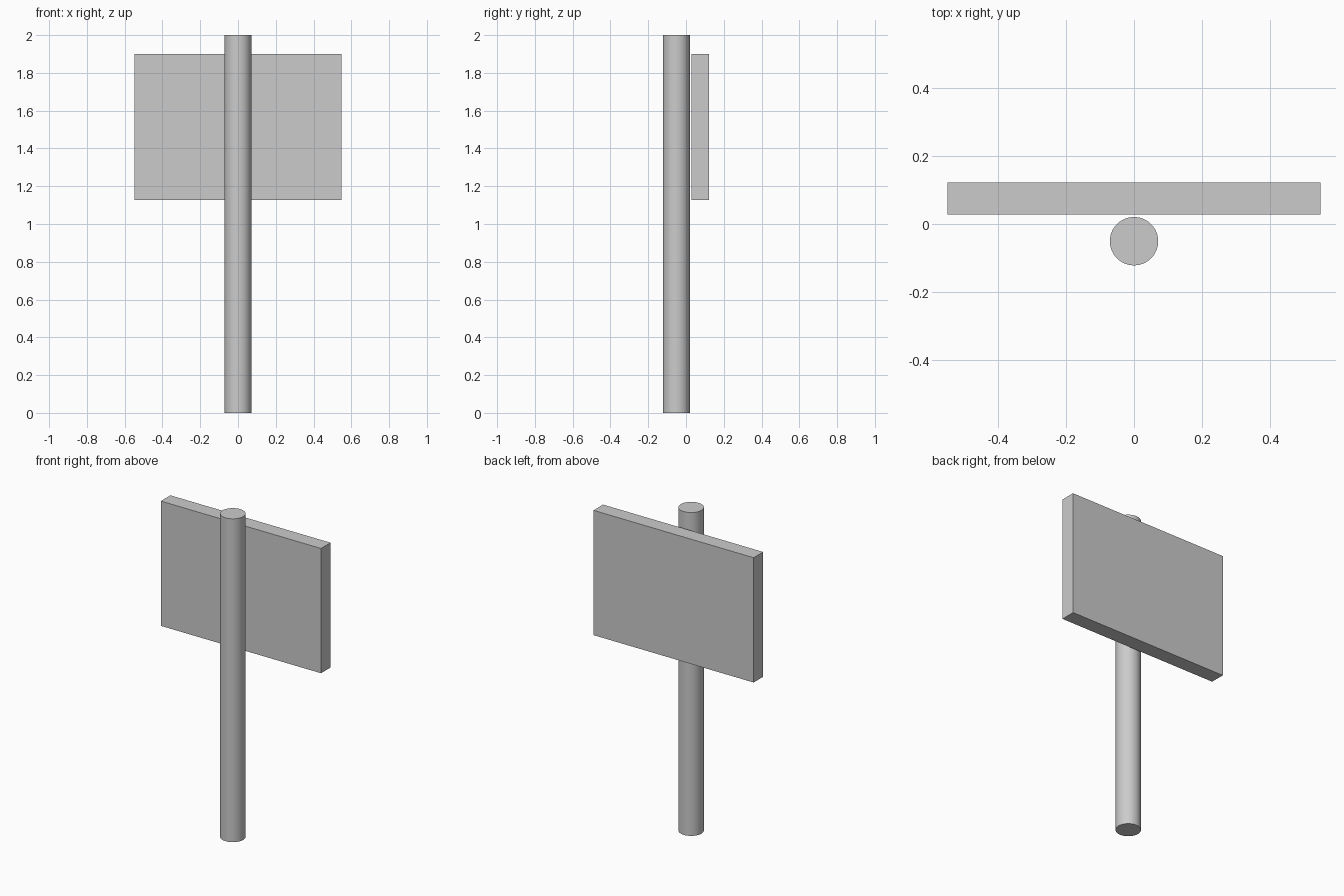
import bpy
from math import radians

if "Cube" in bpy.data.objects:
    bpy.data.objects.remove(bpy.data.objects["Cube"])

# Round post, standing on the ground in front of the board
POST_R = 0.071
bpy.ops.mesh.primitive_cylinder_add(vertices=64, radius=POST_R, depth=2.0,
                                    location=(0, -0.1215 + POST_R, 1.0))
post = bpy.context.object
post.name = "post"
bpy.ops.object.shade_smooth_by_angle(angle=radians(30))

# Flat sign board, just behind the post
lo, hi = (-0.548, 0.0285, 1.128), (0.548, 0.1215, 1.90)
bpy.ops.mesh.primitive_cube_add(size=1, location=[(a + b) / 2 for a, b in zip(lo, hi)])
board = bpy.context.object
board.name = "sign_board"
board.scale = [b - a for a, b in zip(lo, hi)]
bpy.ops.object.transform_apply(location=False, rotation=False, scale=True)
